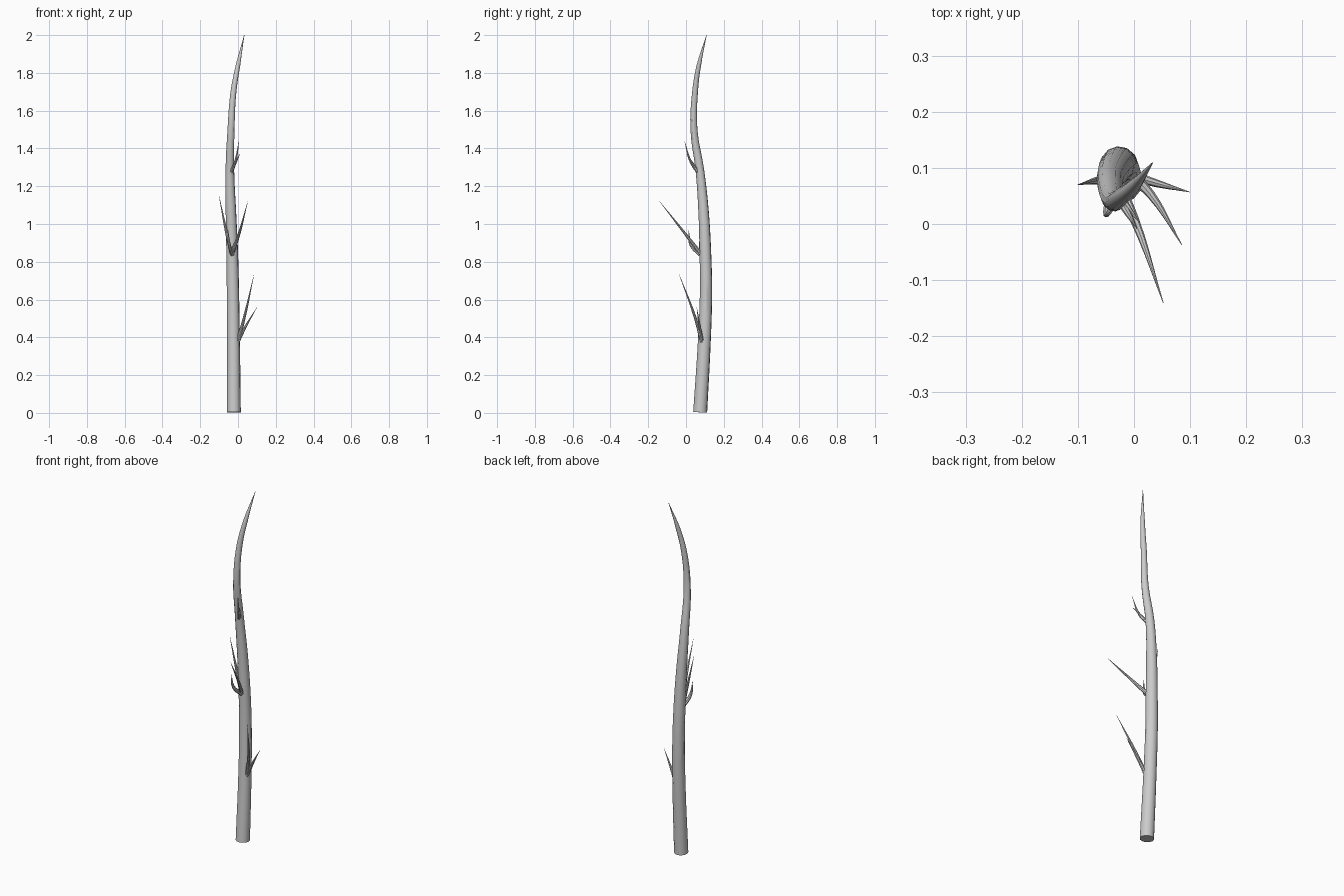
import bpy


def tapered_stem(name, points, bevel_res, steps):
    """Tube along (x, y, z, radius) points, converted to a smooth mesh."""
    curve = bpy.data.curves.new(name, 'CURVE')
    curve.dimensions = '3D'
    curve.bevel_depth = 1.0
    curve.bevel_resolution = bevel_res
    curve.resolution_u = steps
    curve.use_fill_caps = True
    spline = curve.splines.new('BEZIER')
    spline.bezier_points.add(len(points) - 1)
    for bp, (x, y, z, r) in zip(spline.bezier_points, points):
        bp.co = (x, y, z)
        bp.radius = r
        bp.handle_left_type = bp.handle_right_type = 'AUTO'
    obj = bpy.data.objects.new(name, curve)
    bpy.context.collection.objects.link(obj)
    bpy.ops.object.select_all(action='DESELECT')
    obj.select_set(True)
    bpy.context.view_layer.objects.active = obj
    bpy.ops.object.convert(target='MESH')
    bpy.ops.object.shade_smooth_by_angle()
    return obj


# Main stem, gently bent and tapering to a point
tapered_stem("main_stem", [
    (-0.022, 0.075, 0.003, 0.037),
    (-0.024, 0.098, 0.40, 0.034),
    (-0.027, 0.106, 0.65, 0.0325),
    (-0.031, 0.102, 0.86, 0.031),
    (-0.037, 0.094, 1.05, 0.028),
    (-0.043, 0.074, 1.28, 0.023),
    (-0.037, 0.042, 1.50, 0.0185),
    (-0.024, 0.048, 1.70, 0.0155),
    (0.000, 0.068, 1.84, 0.012),
    (0.033, 0.109, 2.00, 0.001),
], 4, 4)

# Side twigs: base inside the stem, bend point, tip, base radius
twigs = {
    "lower_twig_long": [(-0.004, 0.086, 0.37), (0.032, 0.050, 0.50), (0.085, -0.037, 0.735), 0.011],
    "lower_twig_short": [(-0.004, 0.086, 0.37), (0.042, 0.072, 0.46), (0.099, 0.057, 0.557), 0.010],
    "middle_twig_long": [(-0.034, 0.080, 0.84), (0.000, 0.010, 0.93), (0.052, -0.140, 1.12), 0.012],
    "middle_twig_left": [(-0.034, 0.080, 0.84), (-0.062, 0.078, 0.96), (-0.100, 0.070, 1.147), 0.011],
    "middle_twig_stub": [(-0.030, 0.076, 0.84), (-0.046, 0.026, 0.89), (-0.052, 0.014, 0.965), 0.013],
    "upper_twig_long": [(-0.038, 0.066, 1.27), (-0.014, 0.025, 1.33), (0.005, -0.008, 1.44), 0.010],
    "upper_twig_short": [(-0.038, 0.066, 1.27), (-0.015, 0.035, 1.32), (0.010, 0.003, 1.37), 0.009],
}
for name, (base, bend, tip, r) in twigs.items():
    tapered_stem(name, [(*base, r), (*bend, r * 0.68), (*tip, 0.0006)], 2, 5)
